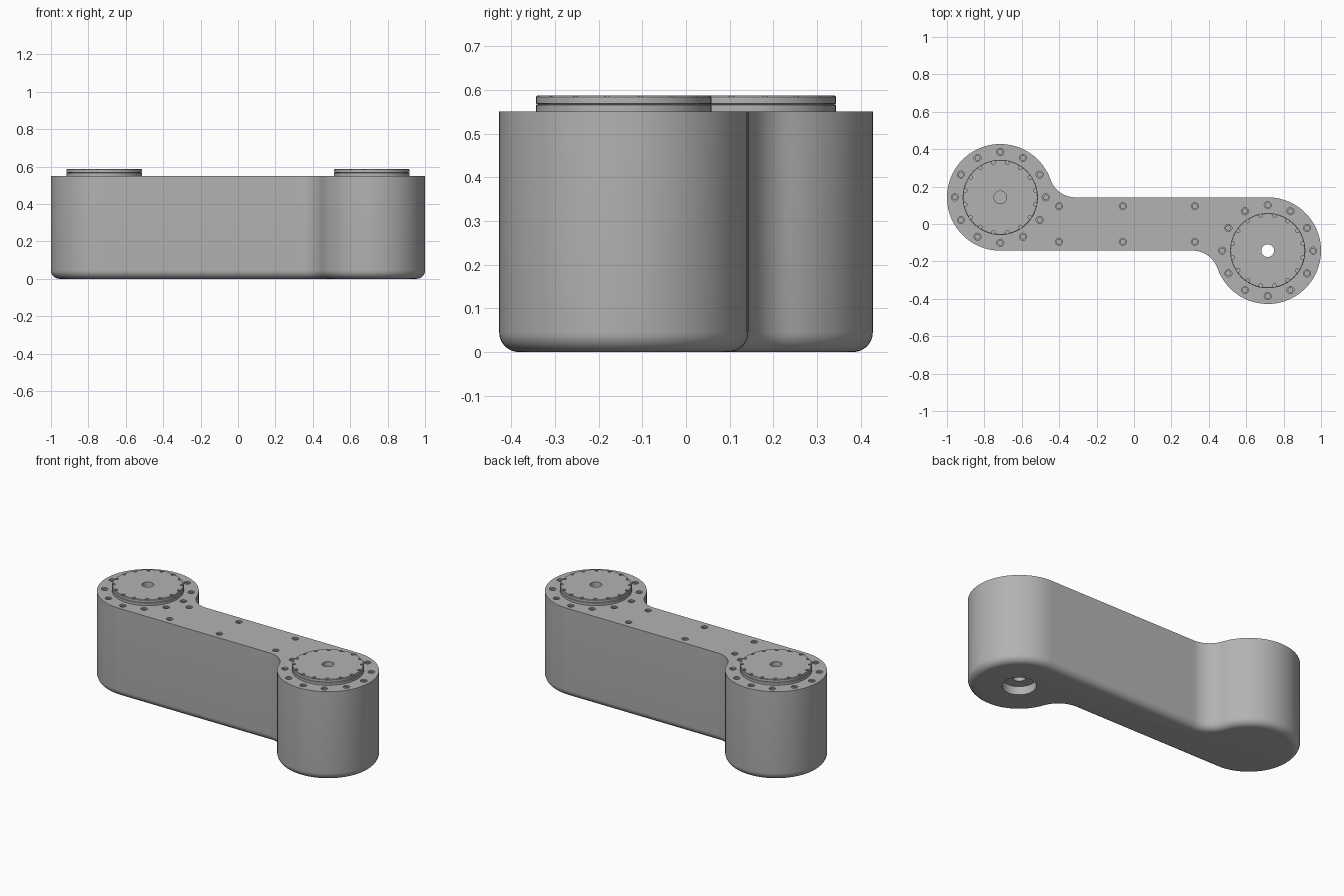
import bpy, bmesh
from math import pi, sin, cos, atan2, sqrt, radians
from mathutils import Vector, Matrix

cube = bpy.data.objects.get("Cube")
if cube:
    bpy.data.objects.remove(cube, do_unlink=True)

# Main dimensions
HUB_X, HUB_Y, HUB_R = 0.715, 0.1425, 0.285
FILLET, HEIGHT, ROUND = 0.14, 0.55, 0.045
DISC_TOP = 0.587
HUBS = {"rear": Vector((-HUB_X, HUB_Y, 0)), "front": Vector((HUB_X, -HUB_Y, 0))}

grey = bpy.data.materials.new("machined_grey")
grey.use_nodes = True
grey.diffuse_color = (0.45, 0.45, 0.45, 1)
grey.node_tree.nodes["Principled BSDF"].inputs["Base Color"].default_value = grey.diffuse_color


def make(name, bm):
    bmesh.ops.recalc_face_normals(bm, faces=bm.faces)
    mesh = bpy.data.meshes.new(name)
    bm.to_mesh(mesh)
    bm.free()
    mesh.materials.append(grey)
    obj = bpy.data.objects.new(name, mesh)
    bpy.context.collection.objects.link(obj)
    return obj


def skin(bm, rings):
    """Join a stack of equal rings into a closed solid."""
    loops = [[bm.verts.new(p) for p in ring] for ring in rings]
    for low, high in zip(loops, loops[1:]):
        for i in range(len(low)):
            j = (i + 1) % len(low)
            bm.faces.new((low[i], low[j], high[j], high[i]))
    bm.faces.new(loops[0][::-1])
    bm.faces.new(loops[-1])


def lathe(bm, centre, profile, sides):
    skin(bm, [[(centre.x + r * cos(2 * pi * i / sides), centre.y + r * sin(2 * pi * i / sides), z)
               for i in range(sides)] for r, z in profile])


def cut(obj, bm):
    """Subtract the solids in bm and keep only the result."""
    cutter = make("cutter", bm)
    cutter.hide_render = True
    mod = obj.modifiers.new("cut", "BOOLEAN")
    mod.operation, mod.solver, mod.object = "DIFFERENCE", "EXACT", cutter
    graph = bpy.context.evaluated_depsgraph_get()
    mesh = bpy.data.meshes.new_from_object(obj.evaluated_get(graph))
    obj.modifiers.clear()
    obj.data = mesh
    bpy.data.objects.remove(cutter, do_unlink=True)


def smooth(obj):
    bpy.ops.object.select_all(action="DESELECT")
    obj.select_set(True)
    bpy.context.view_layer.objects.active = obj
    bpy.ops.object.shade_smooth_by_angle(angle=radians(30))


def arc(cx, cy, r, start, end, steps):
    angles = [start + (end - start) * i / steps for i in range(steps + 1)]
    return [(cx + r * cos(a), cy + r * sin(a)) for a in angles]


def outline(inset, z):
    """S-shaped arm outline: half of it, then the same half turned around."""
    reach = sqrt((HUB_R + FILLET) ** 2 - FILLET ** 2)
    a = atan2(FILLET, reach)
    half = arc(-HUB_X, HUB_Y, HUB_R - inset, a, 1.5 * pi, 56)
    half += arc(HUB_X - reach, -HUB_Y - FILLET, FILLET + inset, pi / 2, a, 16)[:-1]
    return [(x, y, z) for x, y in half] + [(-x, -y, z) for x, y in half]


def ring_spots(centre, radius, count, offset=0.0):
    return [centre + Vector((radius, 0, 0)) @ Matrix.Rotation(2 * pi * (i + offset) / count, 3, "Z")
            for i in range(count)]


# Arm housing with rounded bottom edge
bm = bmesh.new()
bends = [i * pi / 16 for i in range(9)]
skin(bm, [outline(ROUND * (1 - sin(b)), ROUND * (1 - cos(b))) for b in bends] + [outline(0, HEIGHT)])
housing = make("arm_housing", bm)

# Screw positions on both hubs and along the arm
spots = [s for hub in HUBS.values() for s in ring_spots(hub, 0.243, 12)]
spots += [Vector((x, y, 0)) for x in (-0.4, -0.06, 0.325) for y in (-0.095, 0.095)]

# Screw counterbores, cable bore and its wide bottom recess
bm = bmesh.new()
for s in spots:
    lathe(bm, s, [(0.019, HEIGHT - 0.014), (0.019, HEIGHT + 0.02)], 20)
cut(housing, bm)
bm = bmesh.new()
lathe(bm, HUBS["front"], [(0.096, -0.02), (0.096, 0.052), (0.035, 0.052), (0.035, 0.7)], 48)
cut(housing, bm)
smooth(housing)

# Screw heads with sockets
bm = bmesh.new()
for s in spots:
    lathe(bm, s, [(0.015, HEIGHT - 0.016), (0.015, HEIGHT - 0.005),
                  (0.008, HEIGHT - 0.005), (0.008, HEIGHT - 0.012)], 18)
smooth(make("screw_heads", bm))

# Joint output discs with a groove, rim notches and a centre hole
for name, hub in HUBS.items():
    bm = bmesh.new()
    lathe(bm, hub, [(0.201, 0.535), (0.201, 0.565), (0.197, 0.567), (0.201, 0.569),
                    (0.201, 0.584), (0.198, DISC_TOP)], 96)
    disc = make(name + "_joint_disc", bm)
    bm = bmesh.new()
    floor = 0.5 if name == "front" else 0.55
    lathe(bm, hub, [(0.034, floor), (0.034, 0.62)], 40)
    for s in ring_spots(hub, 0.191, 16, 0.5):
        lathe(bm, s, [(0.01, DISC_TOP - 0.01), (0.01, 0.62)], 12)
    cut(disc, bm)
    smooth(disc)
